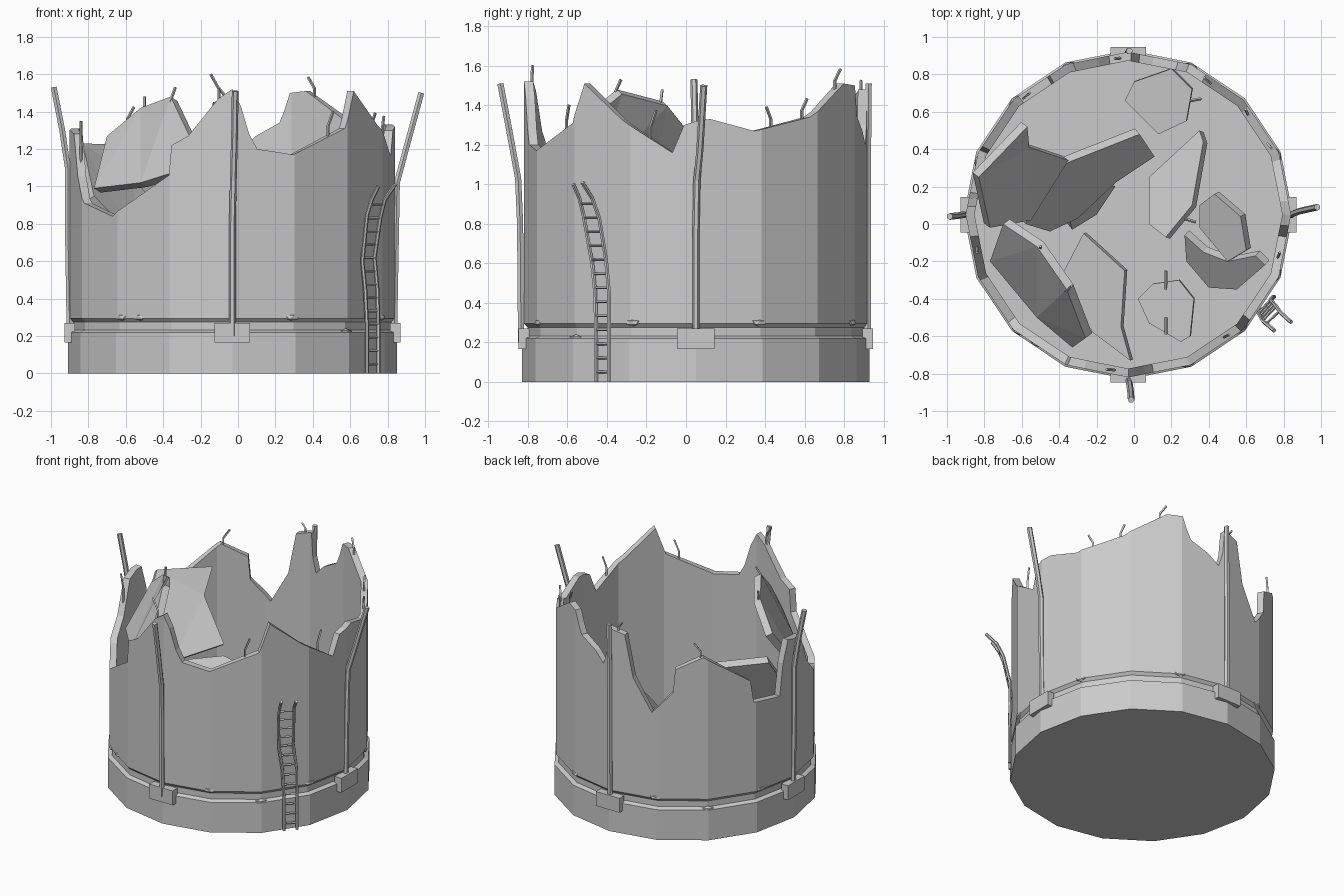
import bpy, bmesh
from math import sin, cos, radians
from mathutils import Vector, Matrix

if "Cube" in bpy.data.objects:
    bpy.data.objects.remove(bpy.data.objects["Cube"])

CX, CY = -0.03, 0.05
SIDES = 16
STEP = 360 / SIDES
FLOOR = 0.12

# broken rim: angle in degrees, height
RIM = [(0, 1.32), (5, 1.33), (20, 1.27), (42, 1.34), (61, 1.51), (68, 1.5), (70, 1.41),
       (72, 1.34), (81, 1.27), (86, 1.2), (88, 1.3), (89, 1.48), (97, 1.45), (101, 1.15),
       (110, 0.92), (119.5, 1.07), (120.5, 1.24), (133, 1.33), (155, 1.11), (156.5, 0.95),
       (172, 0.92), (174, 1.15), (177, 1.31), (188, 1.28), (195, 1.05), (204, 0.91),
       (222, 0.84), (247, 1.06), (248, 1.22), (254, 1.27), (265, 1.47), (270, 1.52),
       (273, 1.43), (276, 1.28), (279, 1.2), (292, 1.17), (314, 1.31), (319, 1.51),
       (334, 1.33), (352, 1.16), (356, 1.3), (360, 1.32)]


def rim_height(a):
    a %= 360
    for (a0, z0), (a1, z1) in zip(RIM, RIM[1:]):
        if a0 <= a <= a1:
            return z0 + (z1 - z0) * (a - a0) / (a1 - a0)


def ring_point(r, a, z):
    """Point on a 16-sided ring whose corners have radius r."""
    r *= cos(radians(STEP / 2)) / cos(radians(a % STEP - STEP / 2))
    return Vector((CX + r * cos(radians(a)), CY + r * sin(radians(a)), z))


def add_object(name, bm):
    bmesh.ops.recalc_face_normals(bm, faces=bm.faces[:])
    mesh = bpy.data.meshes.new(name)
    bm.to_mesh(mesh)
    bm.free()
    ob = bpy.data.objects.new(name, mesh)
    bpy.context.collection.objects.link(ob)
    return ob


def tube(name, paths, radius, res=1):
    """One mesh made of round bars along the given paths."""
    cu = bpy.data.curves.new(name, 'CURVE')
    cu.dimensions = '3D'
    cu.bevel_depth, cu.bevel_resolution, cu.use_fill_caps = radius, res, True
    for path in paths:
        sp = cu.splines.new('POLY')
        sp.points.add(len(path) - 1)
        for p, co in zip(sp.points, path):
            p.co = (*co, 1)
    tmp = bpy.data.objects.new(name + "_curve", cu)
    bpy.context.collection.objects.link(tmp)
    dg = bpy.context.evaluated_depsgraph_get()
    mesh = bpy.data.meshes.new_from_object(tmp.evaluated_get(dg))
    bpy.data.objects.remove(tmp)
    for p in mesh.polygons:
        p.use_smooth = False
    ob = bpy.data.objects.new(name, mesh)
    bpy.context.collection.objects.link(ob)


def slab(name, pts, thick=0.05):
    """Broken plate: outline of 3D points, thickened along its average normal."""
    pts = [Vector(p) for p in pts]
    n = sum((p.cross(q) for p, q in zip(pts, pts[1:] + pts[:1])), Vector()).normalized()
    if n.z < 0:
        n = -n
    bm = bmesh.new()
    top = [bm.verts.new(p) for p in pts]
    low = [bm.verts.new(p - n * thick) for p in pts]
    bm.faces.new(top)
    bm.faces.new(low[::-1])
    for i in range(len(pts)):
        j = (i + 1) % len(pts)
        bm.faces.new((top[i], low[i], low[j], top[j]))
    bmesh.ops.triangulate(bm, faces=[f for f in bm.faces if len(f.verts) > 4])
    add_object(name, bm)


def tilted_slab(name, outline, z, sx=0, sy=0):
    """Flat plate seen from above; z at its centre, slopes along x and y."""
    mx = sum(p[0] for p in outline) / len(outline)
    my = sum(p[1] for p in outline) / len(outline)
    slab(name, [(x, y, z + sx * (x - mx) + sy * (y - my)) for x, y in outline])


# tank wall, base band, groove and floor in one shell
bm = bmesh.new()
angles = sorted({a for a, z in RIM[:-1]} | {i * STEP for i in range(SIDES)})
columns = []
for a in angles:
    top = rim_height(a)
    prof = [(0.88, 0), (0.88, 0.22), (0.852, 0.232), (0.852, 0.275), (0.87, 0.295),
            (0.87, top), (0.823, top), (0.823, FLOOR)]
    columns.append([bm.verts.new(ring_point(r, a, z)) for r, z in prof])
for c0, c1 in zip(columns, columns[1:] + columns[:1]):
    for k in range(len(c0) - 1):
        bm.faces.new((c0[k], c1[k], c1[k + 1], c0[k + 1]))
bm.faces.new([c[0] for c in columns][::-1])
bm.faces.new([c[-1] for c in columns])
add_object("broken_tank_wall", bm)

# small chips along the groove
bm = bmesh.new()
for a, z in [(226, 0.3), (234, 0.3), (247, 0.21), (292, 0.3), (315, 0.22), (338, 0.3),
             (22, 0.3), (67, 0.3), (112, 0.3), (135, 0.22), (160, 0.3)]:
    m = Matrix.Translation(ring_point(0.857, a, z)) @ Matrix.Rotation(radians(a), 4, 'Z')
    bmesh.ops.create_icosphere(bm, subdivisions=1, radius=1,
                               matrix=m @ Matrix.Diagonal((0.022, 0.045, 0.02, 1)))
add_object("groove_chips", bm)

# four bent upright pipes with clamp boxes
tube("upright_pipes", [
    [(-0.03, -0.835, 0.2), (-0.03, -0.84, 0.8), (-0.025, -0.85, 1.03), (-0.018, -0.9, 1.3), (-0.015, -0.94, 1.51)],
    [(0.835, 0.05, 0.2), (0.845, 0.05, 0.75), (0.85, 0.055, 1.02), (0.89, 0.07, 1.17), (0.98, 0.09, 1.5)],
    [(-0.9, 0.05, 0.2), (-0.91, 0.05, 0.8), (-0.91, 0.05, 1.1), (-0.94, 0.045, 1.3), (-0.985, 0.04, 1.53)],
    [(-0.03, 0.92, 0.2), (-0.03, 0.922, 0.8), (-0.028, 0.922, 1.2), (-0.025, 0.925, 1.51)]], 0.018)
bm = bmesh.new()
for a in (0, 90, 180, 270):
    m = Matrix.Translation(ring_point(0.87, a, 0.218)) @ Matrix.Rotation(radians(a), 4, 'Z')
    bmesh.ops.create_cube(bm, size=1, matrix=m @ Matrix.Diagonal((0.055, 0.19, 0.105, 1)))
add_object("pipe_clamps", bm)

# bent ladder
rail_a = [(0.69, -0.455, 0), (0.69, -0.455, 0.25), (0.68, -0.46, 0.45), (0.665, -0.475, 0.6),
          (0.69, -0.52, 0.85), (0.715, -0.54, 0.93), (0.75, -0.57, 1.0)]
rail_b = [(0.75, -0.39, 0), (0.75, -0.39, 0.25), (0.745, -0.39, 0.45), (0.73, -0.405, 0.62),
          (0.76, -0.44, 0.83), (0.785, -0.475, 0.93), (0.84, -0.525, 1.01)]
tube("ladder_rails", [rail_a, rail_b], 0.011)


def along(path, z):
    for p, q in zip(path, path[1:]):
        if p[2] <= z <= q[2]:
            return Vector(p).lerp(Vector(q), (z - p[2]) / (q[2] - p[2]))


tube("ladder_rungs", [[along(rail_a, z), along(rail_b, z)]
                      for z in [0.05 + 0.071 * i for i in range(13)]], 0.007, 0)

# bent reinforcing rods sticking out of the rim
rods = []
for a, h, lean in [(265, 0.13, -3), (58, 0.1, 3), (27, 0.1, -2), (344, 0.14, 2), (308, 0.13, 2),
                   (132, 0.1, -3), (192, 0.2, 2), (93, 0.06, 2), (40, 0.1, 2)]:
    z = rim_height(a)
    rods.append([ring_point(0.845, a, z - 0.1), ring_point(0.845, a, z + h * 0.4),
                 ring_point(0.85, a + lean, z + h)])
rods += [[(-0.38, -0.36, 1.4), (-0.36, -0.36, 1.46), (-0.335, -0.33, 1.53)],
         [(-0.52, -0.14, 1.33), (-0.5, -0.13, 1.4), (-0.5, -0.12, 1.48)],
         [(0.2, 0.05, 0.4), (0.33, 0.01, 0.42)], [(0.17, -0.35, 0.2), (0.17, -0.25, 0.22)],
         [(0.17, -0.5, 0.2), (0.17, -0.59, 0.2)], [(0.25, 0.65, 0.2), (0.36, 0.67, 0.21)]]
tube("reinforcing_rods", rods, 0.008, 0)

# fallen plates leaning on the rim and lying inside
slab("leaning_front_plate", [(-0.77, -0.2, 0.99), (-0.7, 0, 1.27), (-0.52, -0.12, 1.42),
                             (-0.36, -0.35, 1.48), (-0.26, -0.61, 1.27), (-0.33, -0.66, 1.08),
                             (-0.52, -0.5, 1.02)])
slab("leaning_back_plate", [(-0.83, 0.25, 1.23), (-0.57, 0.52, 1.22), (-0.56, 0.41, 1.05),
                            (-0.35, 0.34, 0.78), (-0.55, 0.02, 0.72), (-0.77, -0.02, 0.95)])
tilted_slab("steep_plate", [(-0.58, 0.0), (-0.52, 0.18), (-0.35, 0.33), (0.03, 0.48), (0.11, 0.36),
                            (-0.1, 0.22), (-0.3, 0.03), (-0.45, -0.04)], 0.5, -0.8, 1.0)
tilted_slab("steep_shard", [(-0.36, 0.08), (-0.25, 0.2), (-0.1, 0.2), (-0.2, 0.05), (-0.33, -0.03)],
            0.3, -0.8, 1.0)
tilted_slab("middle_plate", [(0.08, 0.25), (0.35, 0.5), (0.37, 0.44), (0.31, 0.1), (0.17, -0.07), (0.08, 0.0)],
            0.4, 0.5, -0.2)
tilted_slab("right_plate", [(0.35, 0.1), (0.43, 0.16), (0.57, 0.04), (0.6, -0.14), (0.5, -0.2), (0.35, -0.02)],
            0.5, 0.6, 0.3)
tilted_slab("right_steep_plate", [(0.27, -0.06), (0.28, -0.2), (0.4, -0.34), (0.55, -0.35), (0.7, -0.22),
                                  (0.65, -0.17), (0.5, -0.2), (0.37, -0.15)], 0.4, 0.7, 0.8)
tilted_slab("back_floor_plate", [(-0.05, 0.66), (0.0, 0.76), (0.2, 0.83), (0.31, 0.72), (0.28, 0.55), (0.13, 0.48)],
            0.2, 0.1, 0.1)
tilted_slab("front_floor_plate", [(0.02, -0.4), (0.1, -0.32), (0.24, -0.3), (0.32, -0.4), (0.3, -0.6), (0.25, -0.63),
                                  (0.08, -0.53)], 0.2, 0.1, 0.05)
tilted_slab("left_floor_plate", [(-0.4, -0.3), (-0.27, -0.05), (-0.05, -0.25), (-0.07, -0.55), (-0.02, -0.73),
                                 (-0.22, -0.58)], 0.3, 0.3, 0.1)
